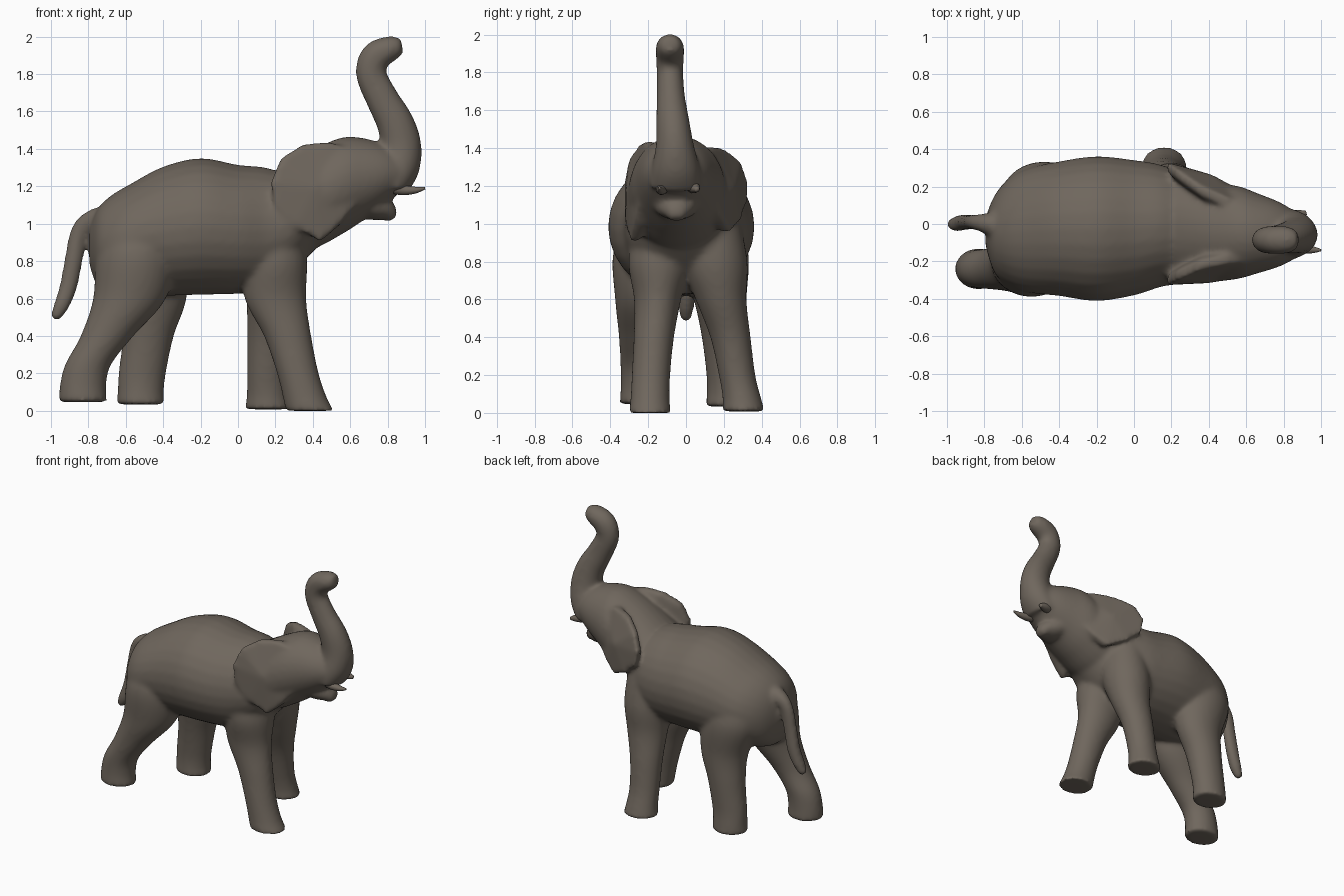
import bpy, bmesh, math
from mathutils import Vector

SKIN = bpy.data.materials.new("skin")
SKIN.diffuse_color = (0.16, 0.135, 0.11, 1)


def spline(pts, steps):
    """Catmull-Rom through stations of (x, y, z, half_width, half_depth)."""
    p = [pts[0]] + pts + [pts[-1]]
    out = []
    for i in range(1, len(p) - 2):
        for s in range(steps):
            t = s / steps
            out.append([0.5 * (2 * b + (c - a) * t + (2 * a - 5 * b + 4 * c - d) * t * t
                               + (3 * b - a - 3 * c + d) * t ** 3)
                        for a, b, c, d in zip(*p[i - 1:i + 3])])
    return out + [list(pts[-1])]


def loft(bm, pts, normal=None, sides=28, steps=6):
    """Closed elliptical loft; rings face the fixed normal or follow the path."""
    st = spline(pts, steps)
    rings = []
    for i, s in enumerate(st):
        c = Vector(s[:3])
        t = Vector(normal) if normal else (
            Vector(st[min(i + 1, len(st) - 1)][:3]) - Vector(st[max(i - 1, 0)][:3])).normalized()
        side = Vector((0, 1, 0))
        side = (side - t * side.dot(t)).normalized()
        up = t.cross(side)
        rings.append([bm.verts.new(c + side * s[3] * math.cos(a) + up * s[4] * math.sin(a))
                      for a in (2 * math.pi * k / sides for k in range(sides))])
    for r, q in zip(rings, rings[1:]):
        for k in range(sides):
            bm.faces.new((r[k], r[k - 1], q[k - 1], q[k]))
    bm.faces.new(rings[0])
    bm.faces.new(rings[-1][::-1])


def finish(bm, name):
    bmesh.ops.recalc_face_normals(bm, faces=bm.faces)
    for f in bm.faces:
        f.smooth = True
    me = bpy.data.meshes.new(name)
    bm.to_mesh(me)
    bm.free()
    me.materials.append(SKIN)
    ob = bpy.data.objects.new(name, me)
    bpy.context.collection.objects.link(ob)
    return ob


X, Z = (1, 0, 0), (0, 0, 1)
bm = bmesh.new()
# barrel-shaped torso
loft(bm, [(-.795, -.04, .88, .07, .1), (-.75, -.055, .87, .2, .21), (-.68, -.045, .885, .28, .265),
          (-.58, -.035, .915, .33, .295),
          (-.4, -.025, .96, .36, .345), (-.2, -.025, .985, .387, .365), (0, -.02, .97, .362, .345),
          (.15, -.01, .97, .325, .33), (.3, -.03, 1.0, .28, .25), (.42, -.05, 1.05, .18, .18)], X)
# head
loft(bm, [(.22, -.02, 1.07, .275, .22), (.4, -.045, 1.13, .265, .265), (.55, -.045, 1.2, .25, .26),
          (.66, -.05, 1.235, .215, .225), (.78, -.055, 1.26, .172, .165), (.88, -.06, 1.27, .115, .09)], X)
# lower lip
loft(bm, [(.6, -.05, 1.12, .13, .08), (.72, -.05, 1.095, .12, .075), (.79, -.05, 1.07, .085, .06),
          (.83, -.05, 1.025, .035, .03)])
# raised trunk
loft(bm, [(.82, -.055, 1.2, .14, .09), (.86, -.055, 1.3, .125, .11), (.87, -.06, 1.42, .1, .11),
          (.84, -.07, 1.54, .088, .1), (.77, -.08, 1.67, .075, .088), (.712, -.085, 1.8, .07, .082),
          (.735, -.085, 1.89, .075, .082), (.8, -.085, 1.93, .075, .072),
          (.85, -.085, 1.945, .062, .058), (.878, -.085, 1.95, .038, .038)])
# four legs, each ending in a flat foot
LEGS = [
    [(.2, -.13, 1.0, .14, .14), (.2, -.14, .8, .165, .17), (.2, -.15, .6, .125, .165),
     (.265, -.17, .4, .107, .127), (.32, -.185, .2, .102, .112), (.358, -.19, .07, .104, .118),
     (.384, -.19, 0, .112, .13)],
    [(.2, .13, 1.05, .15, .15), (.2, .15, .8, .175, .17), (.19, .185, .6, .135, .145),
     (.165, .235, .4, .107, .117), (.155, .27, .2, .097, .107), (.158, .295, .08, .102, .112),
     (.162, .305, .008, .112, .125)],
    [(-.52, -.15, 1.05, .14, .14), (-.54, -.185, .85, .2, .215), (-.58, -.215, .6, .16, .195),
     (-.7, -.238, .4, .117, .142), (-.8, -.24, .25, .107, .124), (-.828, -.24, .14, .105, .124),
     (-.828, -.24, .046, .112, .13)],
    [(-.5, .11, 1.08, .14, .16), (-.49, .145, .85, .185, .22), (-.45, .18, .6, .14, .175),
     (-.48, .2, .4, .117, .137), (-.512, .21, .2, .102, .127), (-.52, .215, .1, .105, .124),
     (-.52, .215, .034, .112, .128)],
]
for leg in LEGS:
    loft(bm, leg, Z)
# tail
loft(bm, [(-.68, -.02, 1.02, .08, .08), (-.77, 0, 1.02, .06, .06), (-.845, .01, .96, .042, .05),
          (-.88, .01, .8, .04, .05), (-.908, .01, .66, .043, .048), (-.95, 0, .55, .042, .04),
          (-.985, 0, .49, .024, .024)], sides=16)

# ears: leaf-shaped flaps whose inner side runs into the head
EAR = [(.61, -.2, 1.4), (.49, -.215, 1.435), (.35, -.245, 1.425), (.23, -.3, 1.35),
       (.175, -.325, 1.22), (.2, -.325, 1.09), (.31, -.32, .985), (.44, -.295, .905),
       (.54, -.275, .99), (.63, -.25, 1.1), (.7, -.2, 1.24)]
HUB = Vector((.42, -.315, 1.19))


def ear(far):
    def place(v):
        return bm.verts.new((v.x, -v.y - .24 * (v.x - .2), 1.23 + (v.z - 1.23) * .86) if far else v)
    rim = [Vector(p) for p in EAR]
    inner = Vector((.47, -.1, 1.17))
    flesh = Vector((0, .05, 0))
    loops = [[place(HUB.lerp(p, f)) for p in rim] for f in (.45, .8, 1.0)]
    loops.append([place(HUB.lerp(p, 1.0) + flesh) for p in rim])
    loops.append([place(inner.lerp(p, .85) + flesh) for p in rim])
    n = len(rim)
    for a, b in zip(loops, loops[1:]):
        for k in range(n):
            bm.faces.new((a[k], a[k - 1], b[k - 1], b[k]))
    for loop, centre in ((loops[0], HUB), (loops[-1], inner)):
        c = place(centre)
        for k in range(n):
            bm.faces.new((loop[k], loop[k - 1], c))


ear(False)
ear(True)

# fuse torso, head, trunk, legs, tail and ears into one soft skin
body = finish(bm, "elephant_body")
m = body.modifiers.new("fuse", 'REMESH')
m.mode, m.voxel_size, m.use_smooth_shade = 'VOXEL', 0.014, True
m = body.modifiers.new("soften", 'SMOOTH')
m.factor, m.iterations = 0.5, 12

# tusks: a long one and a short one
for name, pts in (("long_tusk", [(.8, -.12, 1.2, .04, .035), (.88, -.13, 1.18, .03, .028),
                                 (.95, -.137, 1.18, .02, .018), (1.0, -.14, 1.19, .006, .006)]),
                  ("short_tusk", [(.8, .02, 1.2, .04, .035), (.87, .045, 1.19, .03, .028),
                                  (.92, .06, 1.18, .012, .012)])):
    bm = bmesh.new()
    loft(bm, pts, sides=14)
    finish(bm, name)
